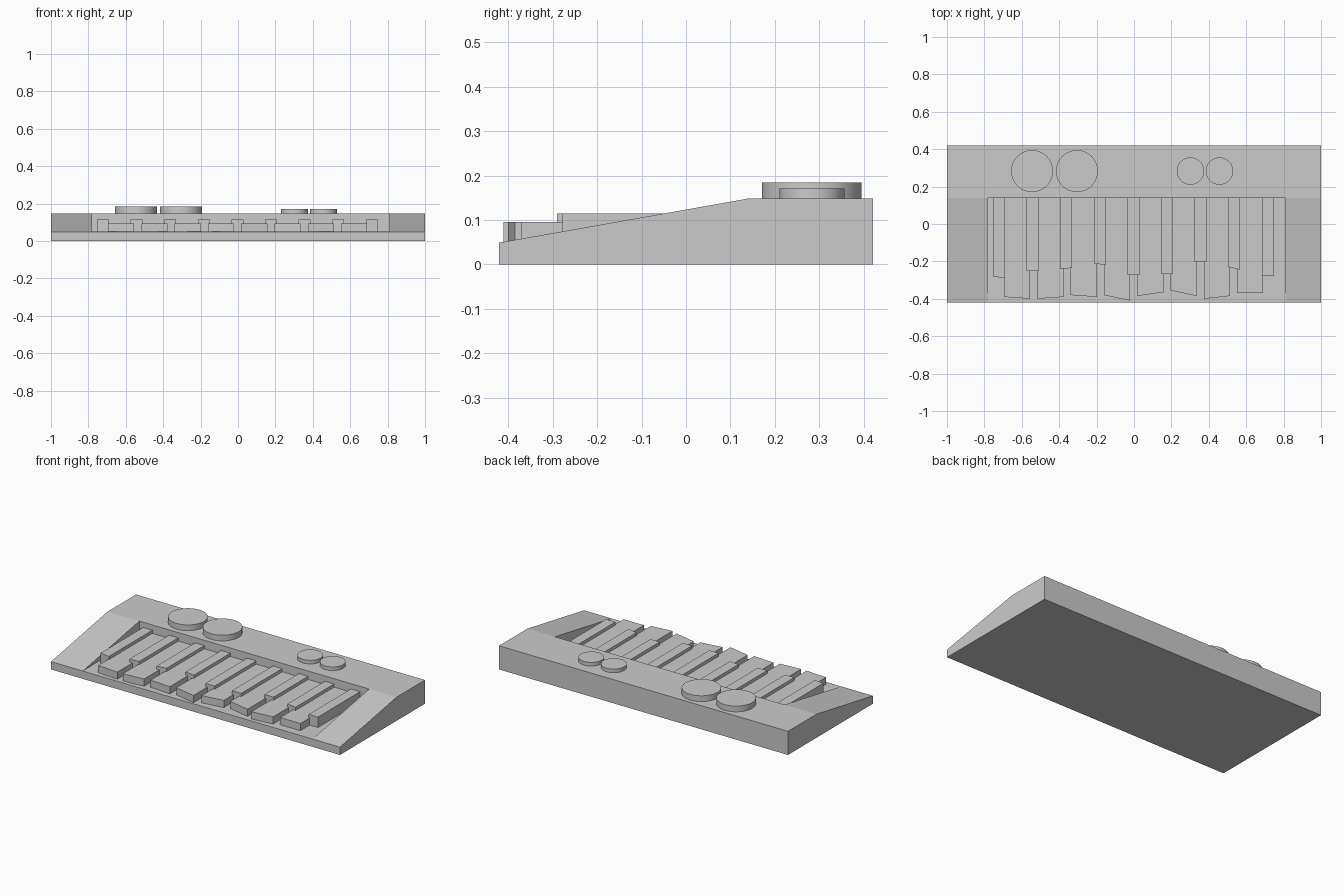
import bpy
import bmesh

if "Cube" in bpy.data.objects:
    bpy.data.objects.remove(bpy.data.objects["Cube"])


def prism(name, outline, axis, start, end):
    """Extrude a 2D outline: axis 'x' uses (y, z) points, axis 'z' uses (x, y)."""
    bm = bmesh.new()

    def place(p, d):
        return (d, p[0], p[1]) if axis == 'x' else (p[0], p[1], d)

    a = [bm.verts.new(place(p, start)) for p in outline]
    b = [bm.verts.new(place(p, end)) for p in outline]
    bm.faces.new(a)
    bm.faces.new(b)
    n = len(outline)
    for i in range(n):
        j = (i + 1) % n
        bm.faces.new((a[i], a[j], b[j], b[i]))
    bmesh.ops.recalc_face_normals(bm, faces=bm.faces)
    mesh = bpy.data.meshes.new(name)
    bm.to_mesh(mesh)
    bm.free()
    obj = bpy.data.objects.new(name, mesh)
    bpy.context.collection.objects.link(obj)
    return obj


FLOOR = 0.05      # bottom of the key bed
BACK = 0.139      # rear wall of the key bed
TOP = 0.148       # control panel height

# Wedge-shaped casing
casing = prism("casing", [(-0.42, 0), (0.42, 0), (0.42, TOP), (BACK, TOP), (-0.42, 0.049)],
               'x', -1, 1)

# Key bed recess, cut out of the casing
cutter = prism("key_bed_cutter", [(-0.5, FLOOR), (BACK, FLOOR), (BACK, 0.3), (-0.5, 0.3)],
               'x', -0.78, 0.81)
cutter.hide_render = True
cutter.hide_viewport = True
cut = casing.modifiers.new("key_bed", 'BOOLEAN')
cut.operation = 'DIFFERENCE'
cut.solver = 'EXACT'
cut.object = cutter


# Keys: each has its own slightly skewed front edge (left y, right y)
def key_row(name, fronts, x0, pitch, width, top):
    for i, (yl, yr) in enumerate(fronts):
        l = x0 + i * pitch
        r = l + width
        prism(f"{name}_{i + 1}", [(l, yl), (r, yr), (r, BACK), (l, BACK)], 'z', FLOOR, top)


key_row("low_key",
        [(-0.39, -0.40), (-0.40, -0.39), (-0.38, -0.39), (-0.38, -0.41),
         (-0.385, -0.365), (-0.355, -0.385), (-0.40, -0.385), (-0.37, -0.37)],
        -0.695, 0.178, 0.14, 0.095)
key_row("raised_key",
        [(-0.28, -0.29), (-0.25, -0.25), (-0.24, -0.235), (-0.21, -0.22), (-0.273, -0.273),
         (-0.267, -0.267), (-0.203, -0.203), (-0.23, -0.245), (-0.278, -0.278)],
        -0.754, 0.1797, 0.064, 0.115)

# Round knobs on the control panel: x, radius, top height
for i, (x, radius, top) in enumerate([(-0.545, 0.112, 0.184), (-0.305, 0.112, 0.184),
                                      (0.302, 0.073, 0.171), (0.457, 0.073, 0.171)]):
    bpy.ops.mesh.primitive_cylinder_add(vertices=64, radius=radius, depth=top - TOP,
                                        location=(x, 0.283, (top + TOP) / 2))
    bpy.context.object.name = f"knob_{i + 1}"
    bpy.ops.object.shade_smooth_by_angle()
